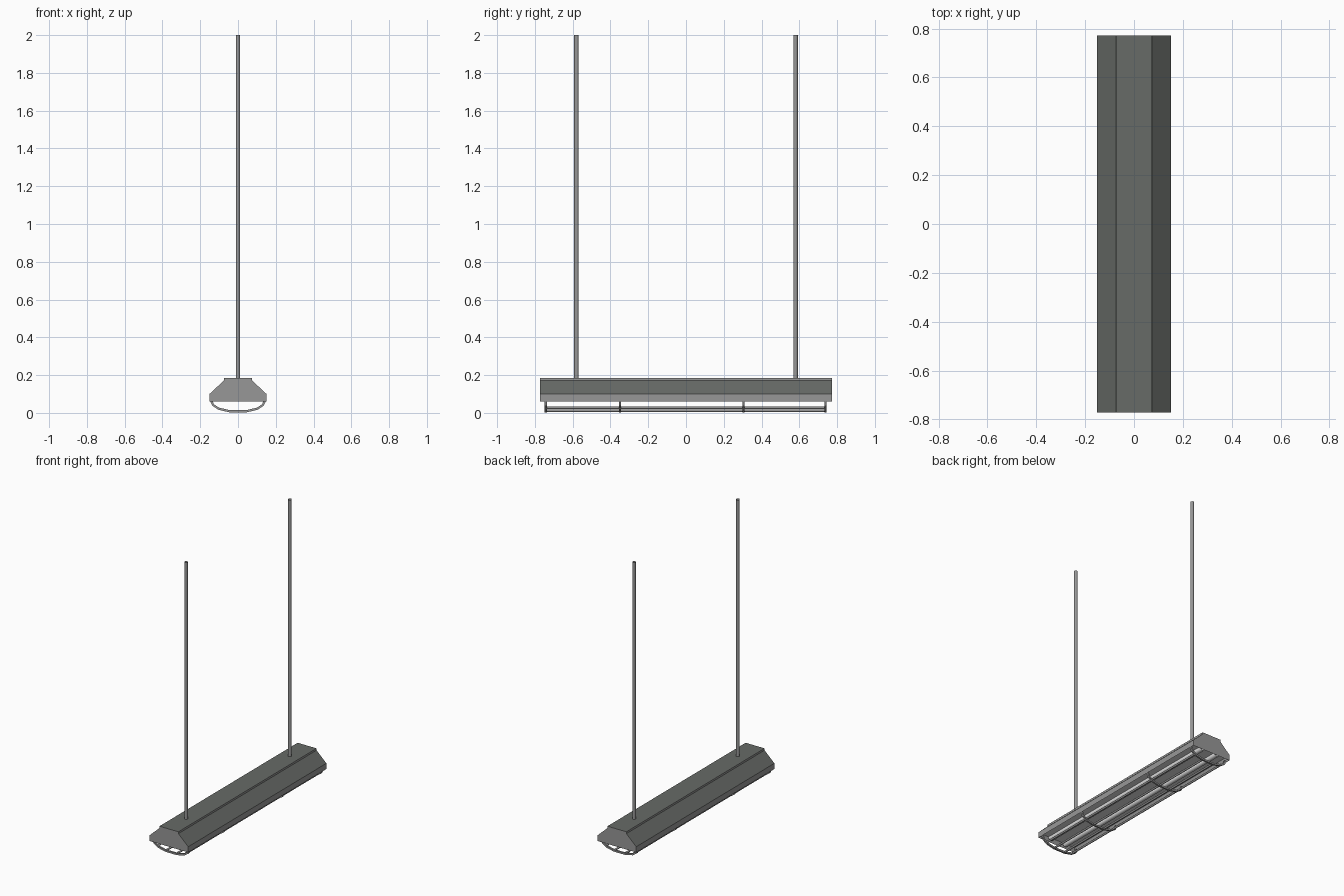
import bpy, bmesh, math
from mathutils import Vector

cube = bpy.data.objects.get("Cube")
if cube:
    bpy.data.objects.remove(cube)


def material(name, rgb):
    m = bpy.data.materials.new(name)
    m.use_nodes = True
    m.diffuse_color = (*rgb, 1)
    m.node_tree.nodes["Principled BSDF"].inputs["Base Color"].default_value = (*rgb, 1)
    return m


GREY = material("light grey metal", (0.31, 0.31, 0.31))
DARK = material("dark green grey paint", (0.135, 0.145, 0.135))
WHITE = material("off white reflector", (0.75, 0.75, 0.75))


def finish(name, bm, *mats):
    bmesh.ops.recalc_face_normals(bm, faces=bm.faces)
    mesh = bpy.data.meshes.new(name)
    bm.to_mesh(mesh)
    bm.free()
    for m in mats:
        mesh.materials.append(m)
    ob = bpy.data.objects.new(name, mesh)
    bpy.context.collection.objects.link(ob)
    return ob


def tube(name, a, b, radius, mat):
    """Smooth open-ended round bar between two points."""
    a, b = Vector(a), Vector(b)
    bm = bmesh.new()
    bmesh.ops.create_cone(bm, cap_ends=False, segments=10, radius1=radius,
                          radius2=radius, depth=(b - a).length)
    for f in bm.faces:
        f.smooth = True
    ob = finish(name, bm, mat)
    ob.rotation_mode = "QUATERNION"
    ob.rotation_quaternion = (b - a).to_track_quat("Z", "Y")
    ob.location = (a + b) / 2


# Housing: trapezoid profile extruded along y, with a raised top strip
HALF = 0.772
right_side = [(0.151, 0.06), (0.151, 0.1), (0.074, 0.172), (0.074, 0.185)]
profile = right_side + [(-x, z) for x, z in reversed(right_side)]
bm = bmesh.new()
end = bm.faces.new([bm.verts.new((x, -HALF, z)) for x, z in profile])
ext = bmesh.ops.extrude_face_region(bm, geom=[end])
bmesh.ops.translate(bm, vec=(0, 2 * HALF, 0),
                    verts=[v for v in ext["geom"] if isinstance(v, bmesh.types.BMVert)])
bmesh.ops.recalc_face_normals(bm, faces=bm.faces)
# Sloped and top faces are painted dark
for f in bm.faces:
    f.material_index = 1 if f.normal.z > 0.3 else 0
# Recessed white underside
bottom = min(bm.faces, key=lambda f: f.normal.z)
bmesh.ops.inset_region(bm, faces=[bottom], thickness=0.012)
bmesh.ops.translate(bm, vec=(0, 0, 0.03), verts=bottom.verts)
bottom.material_index = 2
finish("housing", bm, GREY, DARK, WHITE)

# Lamp tubes inside the recess
for side, x in (("left", 0.06), ("right", -0.06)):
    tube(side + "_lamp_tube", (x, -0.758, 0.08), (x, 0.758, 0.08), 0.018, WHITE)

# Suspension rods
for side, y in (("front", -0.58), ("back", 0.58)):
    tube(side + "_hanging_rod", (0, y, 0.18), (0, y, 2), 0.012, GREY)

# Guard: cross ribs swept along a shallow faceted arc
half_arc = [(0.142, 0.066), (0.132, 0.042), (0.102, 0.022), (0.045, 0.009)]
arc = half_arc + [(-x, z) for x, z in reversed(half_arc)]
for i, y in enumerate((-0.742, -0.35, 0.305, 0.738)):
    bm = bmesh.new()
    rows = []
    for j, (x, z) in enumerate(arc):
        p, q = arc[max(j - 1, 0)], arc[min(j + 1, len(arc) - 1)]
        n = Vector((p[1] - q[1], 0, q[0] - p[0])).normalized() * 0.006
        rows.append([bm.verts.new(Vector((x, y + w, z)) + n * s)
                     for w, s in ((-0.006, -1), (0.006, -1), (0.006, 1), (-0.006, 1))])
    for a, b in zip(rows, rows[1:]):
        for k in range(4):
            bm.faces.new((a[k], a[k - 1], b[k - 1], b[k]))
    bm.faces.new(rows[0])
    bm.faces.new(rows[-1])
    finish("guard_rib_%d" % (i + 1), bm, GREY)

# Guard: lengthwise wires
for side, s in (("left", 1), ("right", -1)):
    for place, x, z in (("outer", 0.108, 0.028), ("inner", 0.042, 0.012)):
        tube(side + "_" + place + "_guard_wire", (s * x, -0.742, z),
             (s * x, 0.738, z), 0.007, GREY)
